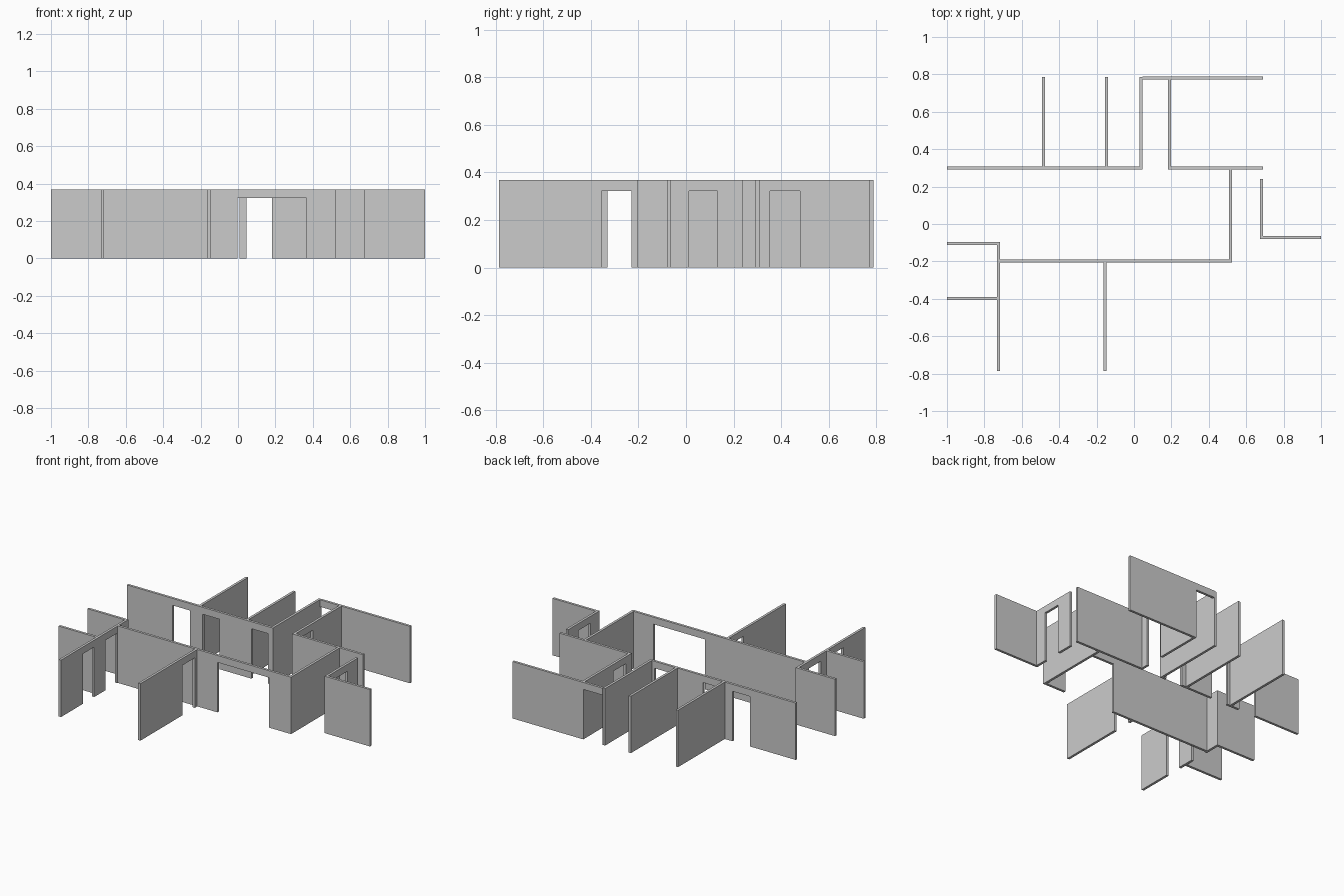
import bpy, bmesh

if "Cube" in bpy.data.objects:
    bpy.data.objects.remove(bpy.data.objects["Cube"])

H, DOOR, T = 0.368, 0.323, 0.016   # wall height, door head, wall thickness


def wall(name, axis, pos, a, b, doors=()):
    """Wall along an axis, centred on pos, running a..b, with door notches to the floor."""
    outline = [(a, 0)]
    for d0, d1 in doors:
        outline += [(d0, 0), (d0, DOOR), (d1, DOOR), (d1, 0)]
    outline += [(b, 0), (b, H), (a, H)]
    bm = bmesh.new()
    if axis == 'x':
        verts = [bm.verts.new((u, pos - T / 2, z)) for u, z in outline]
        move = (0, T, 0)
    else:
        verts = [bm.verts.new((pos - T / 2, u, z)) for u, z in outline]
        move = (T, 0, 0)
    face = bm.faces.new(verts)
    ext = bmesh.ops.extrude_face_region(bm, geom=[face], use_keep_orig=True)
    bmesh.ops.translate(bm, vec=move,
                        verts=[v for v in ext['geom'] if isinstance(v, bmesh.types.BMVert)])
    bmesh.ops.recalc_face_normals(bm, faces=bm.faces)
    mesh = bpy.data.meshes.new(name)
    bm.to_mesh(mesh)
    bm.free()
    bpy.context.collection.objects.link(bpy.data.objects.new(name, mesh))


# Back rooms: corridor wall with three doors, and room dividers
wall("corridor_wall_back_left", 'x', 0.30, -1.0, 0.045,
     [(-0.672, -0.548), (-0.457, -0.338), (-0.108, 0.009)])
wall("corridor_wall_back_right", 'x', 0.30, 0.183, 0.69)
wall("divider_back_left", 'y', -0.485, 0.308, 0.785)
wall("divider_back_middle", 'y', -0.147, 0.308, 0.785)
wall("passage_wall_left", 'y', 0.037, 0.308, 0.785)
wall("passage_wall_right", 'y', 0.191, 0.308, 0.773, [(0.354, 0.48)])
wall("outer_wall_back", 'x', 0.78, 0.045, 0.69, [(0.0455, 0.183)])

# Hall: front wall with a wide opening, and right end wall
wall("hall_wall_front", 'x', -0.197, -0.717, 0.523, [(-0.003, 0.365)])
wall("hall_wall_right", 'y', 0.515, -0.189, 0.292)

# Front rooms
wall("divider_front_middle", 'y', -0.156, -0.785, -0.205, [(-0.355, -0.23)])
wall("divider_front_left", 'y', -0.725, -0.785, -0.095,
     [(-0.56, -0.445), (-0.33, -0.21)])
wall("closet_wall_back", 'x', -0.103, -1.0, -0.733)
wall("closet_wall_front", 'x', -0.397, -1.0, -0.733)

# Right side room
wall("side_room_wall", 'y', 0.683, -0.08, 0.24, [(0.013, 0.132)])
wall("side_room_front", 'x', -0.072, 0.691, 1.0)
